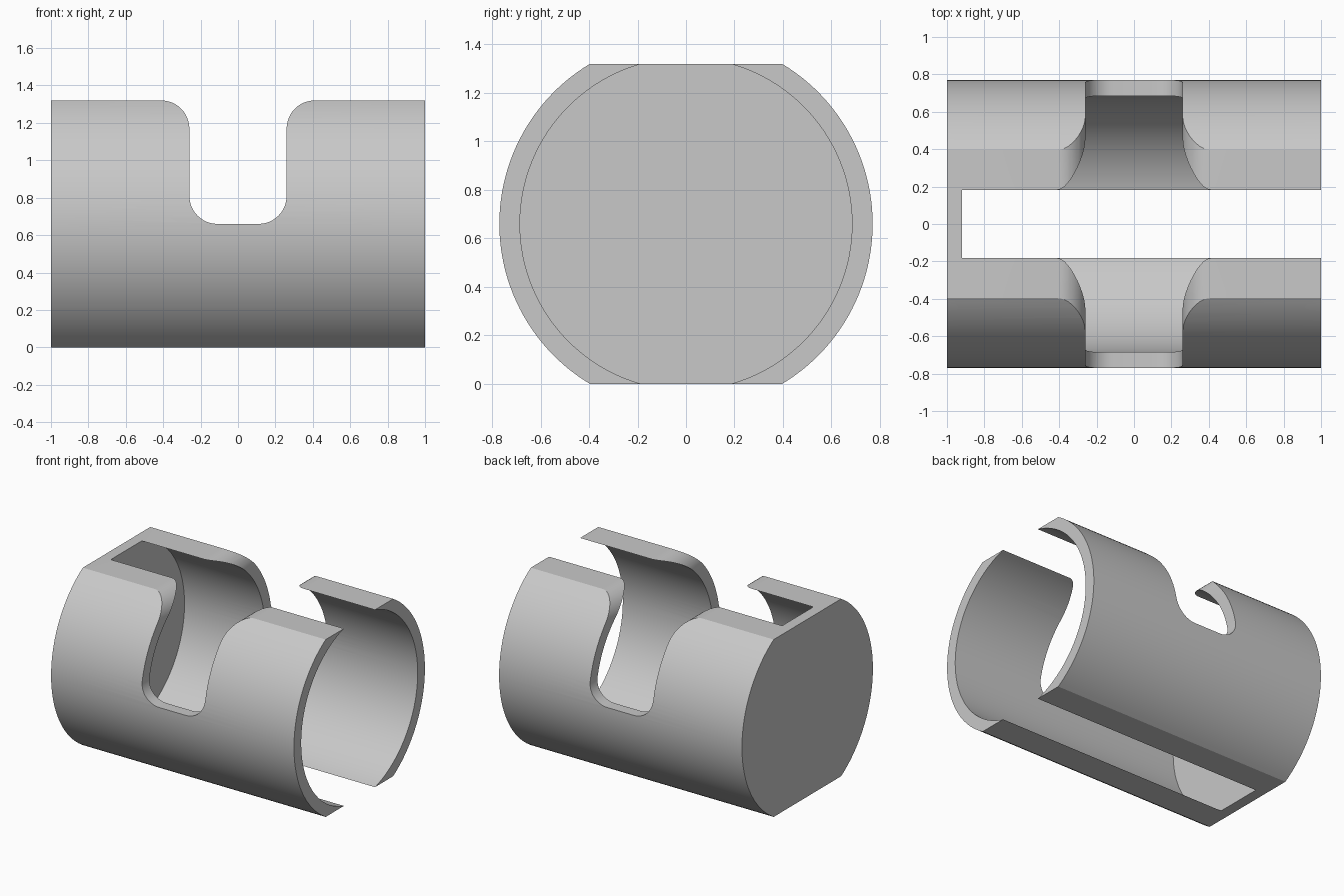
import bpy
import bmesh
from math import asin, cos, sin, pi, radians
from mathutils import Vector

HALF_H = 0.66      # half height between the flats, also the axis height
OUTER_R = 0.77
INNER_R = 0.685
CAP_X = -0.92      # inner face of the closed end
NOTCH_W = 0.26     # half width of the notch
FILLET = 0.15

cube = bpy.data.objects.get("Cube")
if cube:
    bpy.data.objects.remove(cube, do_unlink=True)


def arc(cx, cy, r, start, end, steps):
    return [(cx + r * cos(start + (end - start) * i / steps),
             cy + r * sin(start + (end - start) * i / steps))
            for i in range(steps + 1)]


def prism(name, points, offset):
    """Extrude a closed outline of 3D points along an offset."""
    bm = bmesh.new()
    face = bm.faces.new([bm.verts.new(p) for p in points])
    new = bmesh.ops.extrude_face_region(bm, geom=[face])["geom"]
    bmesh.ops.translate(bm, vec=Vector(offset),
                        verts=[g for g in new if isinstance(g, bmesh.types.BMVert)])
    bmesh.ops.recalc_face_normals(bm, faces=bm.faces)
    mesh = bpy.data.meshes.new(name)
    bm.to_mesh(mesh)
    bm.free()
    obj = bpy.data.objects.new(name, mesh)
    bpy.context.collection.objects.link(obj)
    return obj


# Solid round body with flat top and bottom
a = asin(HALF_H / OUTER_R)
outline = arc(0, HALF_H, OUTER_R, -a, a, 48) + arc(0, HALF_H, OUTER_R, pi - a, pi + a, 48)
sleeve = prism("slotted_sleeve", [(-1, y, z) for y, z in outline], (2, 0, 0))

# Bore: wider than the flats, so it opens the long top and bottom slots
bore_outline = arc(0, HALF_H, INNER_R, 0, 2 * pi, 128)[:-1]
bore = prism("bore_cutter", [(CAP_X, y, z) for y, z in bore_outline], (2.5, 0, 0))

# Cross notch with rounded bottom corners and flared top corners
top = 2 * HALF_H
side = arc(NOTCH_W - FILLET, HALF_H + FILLET, FILLET, -pi / 2, 0, 12)
side += arc(NOTCH_W + FILLET, top - FILLET, FILLET, pi, pi / 2, 12)
side.append((NOTCH_W + FILLET, top + 0.2))
notch_outline = side + [(-x, z) for x, z in reversed(side)]
notch = prism("notch_cutter", [(x, -1, z) for x, z in notch_outline], (0, 2, 0))

for cutter in (bore, notch):
    mod = sleeve.modifiers.new(cutter.name, "BOOLEAN")
    mod.operation = "DIFFERENCE"
    mod.solver = "EXACT"
    mod.object = cutter

# Bake the cuts and drop the cutters
bpy.context.view_layer.update()
graph = bpy.context.evaluated_depsgraph_get()
baked = bpy.data.meshes.new_from_object(sleeve.evaluated_get(graph))
sleeve.modifiers.clear()
sleeve.data = baked
for cutter in (bore, notch):
    bpy.data.objects.remove(cutter, do_unlink=True)

# One plain grey
grey = bpy.data.materials.new("light_grey")
grey.use_nodes = True
colour = (0.58, 0.58, 0.58, 1)
grey.diffuse_color = colour
grey.node_tree.nodes["Principled BSDF"].inputs["Base Color"].default_value = colour
sleeve.data.materials.clear()
sleeve.data.materials.append(grey)

bpy.ops.object.select_all(action="DESELECT")
sleeve.select_set(True)
bpy.context.view_layer.objects.active = sleeve
bpy.ops.object.shade_smooth_by_angle(angle=radians(20))
